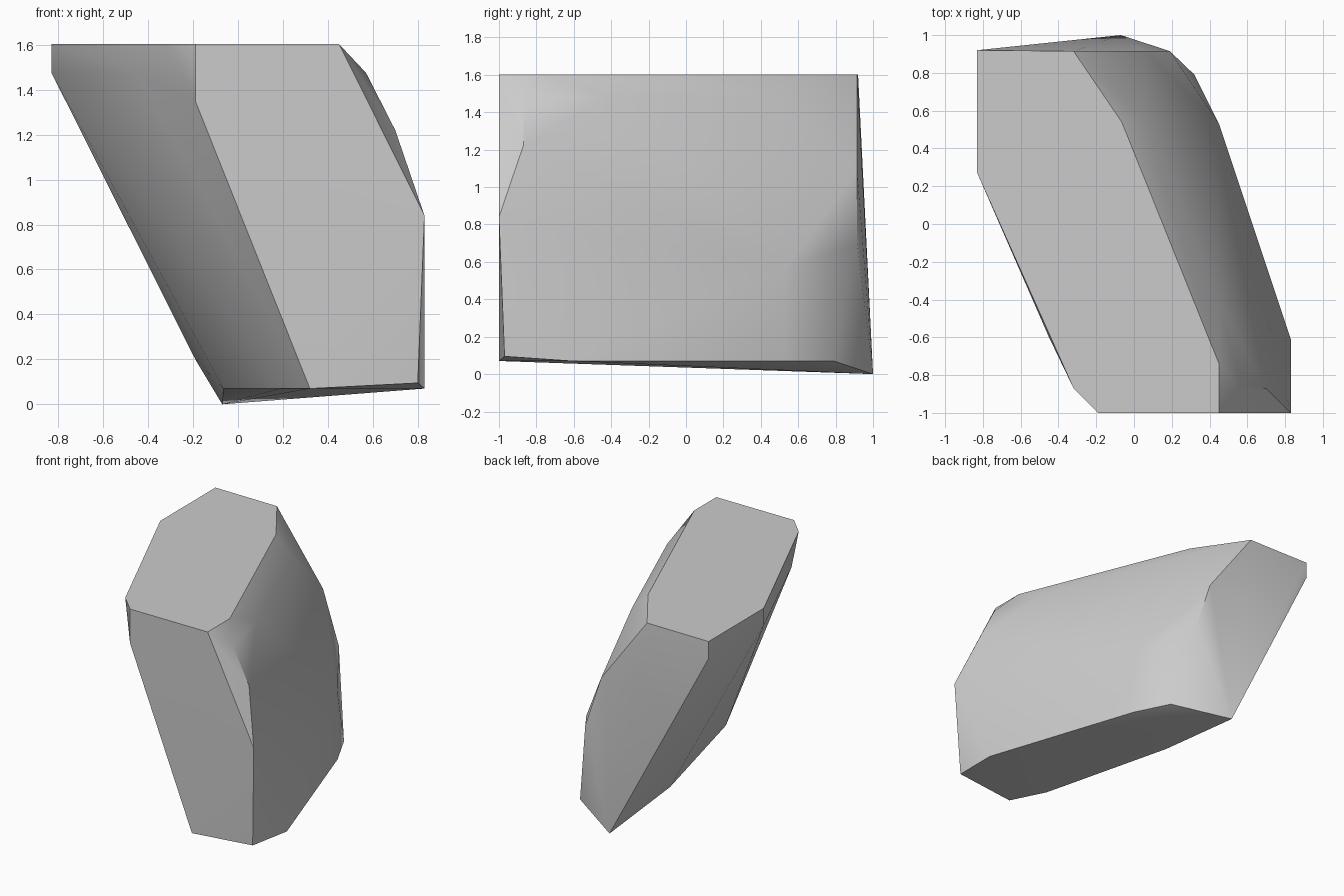
import bpy
import bmesh
from math import radians

default_cube = bpy.data.objects.get("Cube")
if default_cube:
    bpy.data.objects.remove(default_cube, do_unlink=True)


def make_material(name, colour):
    material = bpy.data.materials.new(name)
    material.use_nodes = True
    material.diffuse_color = colour
    shader = next(n for n in material.node_tree.nodes if n.type == "BSDF_PRINCIPLED")
    shader.inputs["Base Color"].default_value = colour
    return material


def level(outline, z):
    """Lift a flat outline to one height."""
    return [(x, y, z) for x, y in outline]


def make_stone(name, corners, material):
    """Wrap flat facets around the corner points."""
    mesh = bpy.data.meshes.new(name)
    bm = bmesh.new()
    for corner in corners:
        bm.verts.new(corner)
    hull = bmesh.ops.convex_hull(bm, input=bm.verts[:])
    spare = [g for g in hull["geom_interior"] if isinstance(g, bmesh.types.BMVert)]
    bmesh.ops.delete(bm, geom=spare, context="VERTS")
    bmesh.ops.dissolve_limit(bm, angle_limit=radians(1), verts=bm.verts[:], edges=bm.edges[:])
    bmesh.ops.recalc_face_normals(bm, faces=bm.faces[:])
    bm.to_mesh(mesh)
    bm.free()
    mesh.materials.append(material)
    stone = bpy.data.objects.new(name, mesh)
    bpy.context.collection.objects.link(stone)
    bpy.ops.object.select_all(action="DESELECT")
    stone.select_set(True)
    bpy.context.view_layer.objects.active = stone
    bpy.ops.object.shade_smooth_by_angle(angle=radians(30))
    return stone


# Flat cap
top = level([(-.83, .92), (-.32, .915), (-.065, .54), (.45, -.74),
             (.45, -1), (-.19, -1), (-.32, -.87), (-.83, .27)], 1.603)

# Rounded shoulder just under the cap
shoulder = level([(-.83, .92), (-.83, .27), (-.45, -.6),
                  (.57, -.87), (.45, -.42), (.06, .55)], 1.475)

# Slanted base
base = level([(.32, -1), (.83, -.61), (.45, .53), (.32, .79),
              (-.065, .28), (.19, -.74)], .07)
base += [(-.07, 1, 0), (.8, -.97, .095)]

# Chipped front corner and flat front
front = [(.7, -.87, 1.22), (.83, -1, .84), (-.19, -1, 1.35)]

# Back end and bulge beside it
back = [(.06, .915, 1.09), (.19, .915, .7), (.45, .53, .56), (-.19, .79, .2)]

grey = make_material("stone grey", (.6, .6, .6, 1))
make_stone("leaning_rock", top + shoulder + base + front + back, grey)
